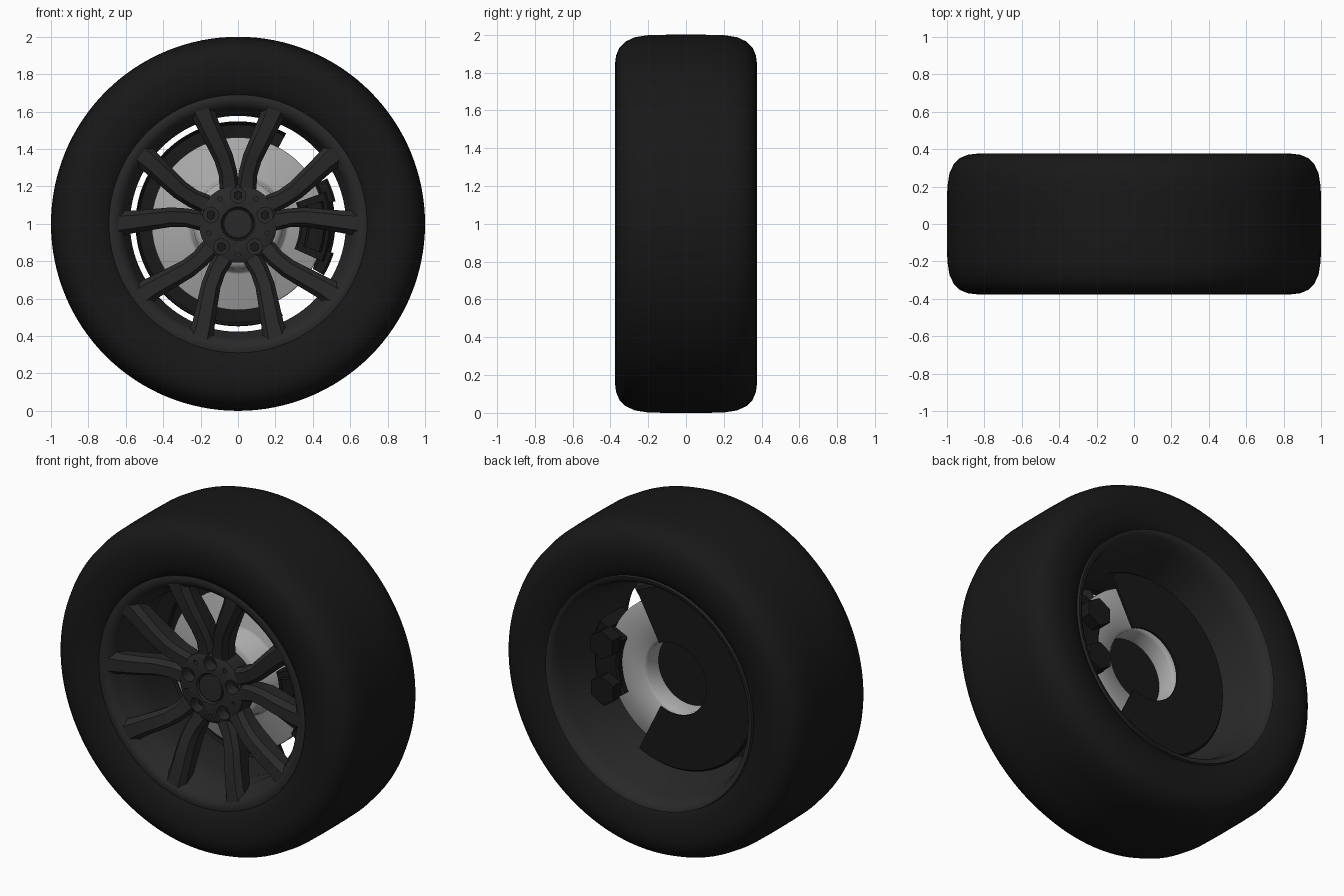
import bpy, bmesh, math
from mathutils import Matrix, Vector

if "Cube" in bpy.data.objects:
    bpy.data.objects.remove(bpy.data.objects["Cube"])

AXLE = Matrix.Translation((0, 0, 1))
TAU = math.tau


def material(name, v):
    m = bpy.data.materials.new(name)
    m.diffuse_color = (v, v, v, 1)
    m.use_nodes = True
    m.node_tree.nodes["Principled BSDF"].inputs["Base Color"].default_value = m.diffuse_color
    return m


RUBBER = material("rubber", 0.009)
ALLOY = material("dark_alloy", 0.022)
BLACK = material("black_metal", 0.009)
STEEL = material("steel", 0.4)


def shade(me, angle):
    me.shade_smooth()
    if angle < 180:
        me.set_sharp_from_angle(angle=math.radians(angle))


def finish(bm, name, mat, angle=35):
    bmesh.ops.remove_doubles(bm, verts=bm.verts, dist=1e-5)
    bmesh.ops.recalc_face_normals(bm, faces=bm.faces)
    me = bpy.data.meshes.new(name)
    bm.to_mesh(me)
    bm.free()
    ob = bpy.data.objects.new(name, me)
    bpy.context.collection.objects.link(ob)
    ob.matrix_world = AXLE
    if mat:
        me.materials.append(mat)
    shade(me, angle)
    return ob


def lathe(bm, profile, closed=True, a0=0, a1=360, seg=96):
    """Revolve (y, r) points around the axle, in degrees from a0 to a1."""
    full = a1 - a0 == 360
    rings = []
    for i in range(seg if full else seg + 1):
        a = math.radians(a0 + (a1 - a0) * i / seg)
        rings.append([bm.verts.new((r * math.cos(a), y, r * math.sin(a))) for y, r in profile])
    n = len(profile)
    for i in range(seg):
        p, q = rings[i], rings[(i + 1) % len(rings)]
        for j in range(n if closed else n - 1):
            k = (j + 1) % n
            vs = [p[j], p[k], q[k], q[j]]
            if profile[j][1] == 0 and profile[k][1] == 0:
                continue
            bm.faces.new(vs)
    if not full and closed:
        bm.faces.new(rings[0])
        bm.faces.new(rings[-1])
    bmesh.ops.dissolve_degenerate(bm, dist=1e-6, edges=bm.edges)


def turned(name, profile, mat, angle=35, **kw):
    bm = bmesh.new()
    lathe(bm, profile, **kw)
    return finish(bm, name, mat, angle)


def box_profile(y0, y1, r0, r1, c=0.012):
    return [(y0 + c, r0), (y1 - c, r0), (y1, r0 + c), (y1, r1 - c),
            (y1 - c, r1), (y0 + c, r1), (y0, r1 - c), (y0, r0 + c)]


def cylinder(bm, x, z, y0, y1, rad, seg=24):
    m = Matrix.Translation((x, (y0 + y1) / 2, z)) @ Matrix.Rotation(math.pi / 2, 4, 'X')
    bmesh.ops.create_cone(bm, cap_ends=True, segments=seg, radius1=rad, radius2=rad,
                          depth=y1 - y0, matrix=m)


# tyre
half = [(-.32, .67), (-.342, .69), (-.36, .73), (-.371, .78), (-.376, .84), (-.37, .89),
        (-.352, .932), (-.32, .964), (-.27, .987), (-.2, .998), (-.1, 1.0)]
turned("tyre", half + [(0, 1.0)] + [(-y, r) for y, r in reversed(half)], RUBBER, 60,
       closed=False, seg=128)

# rim barrel with front and back lips
turned("rim_barrel", [(.36, .69), (.357, .675), (.34, .655), (.27, .635), (.10, .605),
                      (-.08, .577), (-.22, .577), (-.25, .595), (-.30, .61), (-.325, .622),
                      (-.343, .645), (-.35, .67), (-.345, .69), (-.31, .69), (-.28, .645),
                      (-.05, .62), (.15, .635), (.3, .665), (.33, .695)], ALLOY)

# spokes: five pairs of flaring arms
# (distance out, sideways, front y, back y, top half width, base half width)
ARM = [(.192, .046, -.262, -.15, .034, .052), (.27, .054, -.275, -.16, .030, .050),
       (.35, .076, -.297, -.17, .030, .052), (.43, .113, -.316, -.19, .032, .055),
       (.54, .165, -.332, -.22, .034, .060), (.632, .203, -.342, -.24, .040, .072)]
bm = bmesh.new()
for k in range(5):
    turn = math.radians(90 + 72 * k)
    for side in (-1, 1):
        rows = []
        for i, (u, v, yf, yb, wt, wb) in enumerate(ARM):
            a, b = ARM[max(i - 1, 0)], ARM[min(i + 1, len(ARM) - 1)]
            d = Vector((b[0] - a[0], b[1] - a[1])).normalized()
            row = []
            for w, y in ((-wb * .8, yb), (-wb, yf + .035), (-wt, yf), (wt, yf),
                         (wb, yf + .035), (wb * .8, yb)):
                p, q = u - d.y * w, side * (v + d.x * w)
                row.append(bm.verts.new((p * math.cos(turn) - q * math.sin(turn), y,
                                         p * math.sin(turn) + q * math.cos(turn))))
            rows.append(row)
        for r, s in zip(rows, rows[1:]):
            for j in range(6):
                bm.faces.new((r[j], r[(j + 1) % 6], s[(j + 1) % 6], s[j]))
        bm.faces.new(rows[0])
        bm.faces.new(rows[-1])
finish(bm, "spokes", ALLOY, 30)

# wheel hub with bolt recesses
hub = turned("wheel_hub", [(-.255, 0), (-.255, .083), (-.268, .09), (-.268, .185),
                           (-.255, .208), (-.14, .208), (-.14, 0)], ALLOY, seg=80)
bm = bmesh.new()
for k in range(5):
    a, b = math.radians(90 + 72 * k), math.radians(54 + 72 * k)
    cylinder(bm, .152 * math.cos(a), .152 * math.sin(a), -.32, -.185, .042)
    cylinder(bm, .165 * math.cos(b), .165 * math.sin(b), -.32, -.24, .012, 12)
cutter = finish(bm, "bolt_hole_cutter", None)
cutter.hide_render = True
cutter.hide_viewport = False
mod = hub.modifiers.new("holes", 'BOOLEAN')
mod.operation, mod.object, mod.solver = 'DIFFERENCE', cutter, 'EXACT'
bpy.context.view_layer.update()
bpy.context.view_layer.objects.active = hub
bpy.ops.object.modifier_apply(modifier="holes")
bpy.data.objects.remove(cutter)
shade(hub.data, 35)

# wheel bolts and centre cap
bm = bmesh.new()
for k in range(5):
    a = math.radians(90 + 72 * k)
    cylinder(bm, .152 * math.cos(a), .152 * math.sin(a), -.215, -.18, .026, 6)
finish(bm, "wheel_bolts", BLACK)
turned("centre_cap", [(-.262, 0), (-.268, .06), (-.266, .076), (-.25, .08), (-.25, 0)],
       ALLOY, seg=40)

# brake disc with raised centre
turned("brake_disc", [(-.12, 0), (-.12, .21), (-.10, .24), (.01, .255), (.02, .27), (.02, .455),
                      (.025, .462), (.07, .462), (.075, .455), (.075, .23), (.06, .215),
                      (-.07, .215), (-.07, 0)], STEEL, 80)
turned("axle_flange", [(-.08, 0), (-.08, .212), (-.04, .212), (-.04, 0)], BLACK)

# dust shield, open on the caliper side
turned("dust_shield", [(.10, .215), (.10, .53), (.085, .543), (.097, .548), (.113, .535),
                       (.113, .215)], BLACK, a0=62, a1=296, seg=64)

# brake caliper: front body, bridge, carrier and two rear pistons
bm = bmesh.new()
lathe(bm, box_profile(-.09, 0.0, .33, .50), a0=-24, a1=20, seg=12)
lathe(bm, box_profile(-.12, -.08, .37, .47), a0=-19, a1=15, seg=10)
for a0, a1 in ((-31, -17), (13, 27)):
    lathe(bm, box_profile(-.07, .15, .465, .535), a0=a0, a1=a1, seg=5)
lathe(bm, box_profile(-.05, .14, .47, .52), a0=-18, a1=14, seg=10)
lathe(bm, box_profile(.085, .14, .36, .50), a0=-28, a1=25, seg=12)
for a in (-19, 17):
    t = math.radians(a)
    cylinder(bm, .44 * math.cos(t), .44 * math.sin(t), .12, .21, .085, 6)
finish(bm, "brake_caliper", BLACK, 30)
